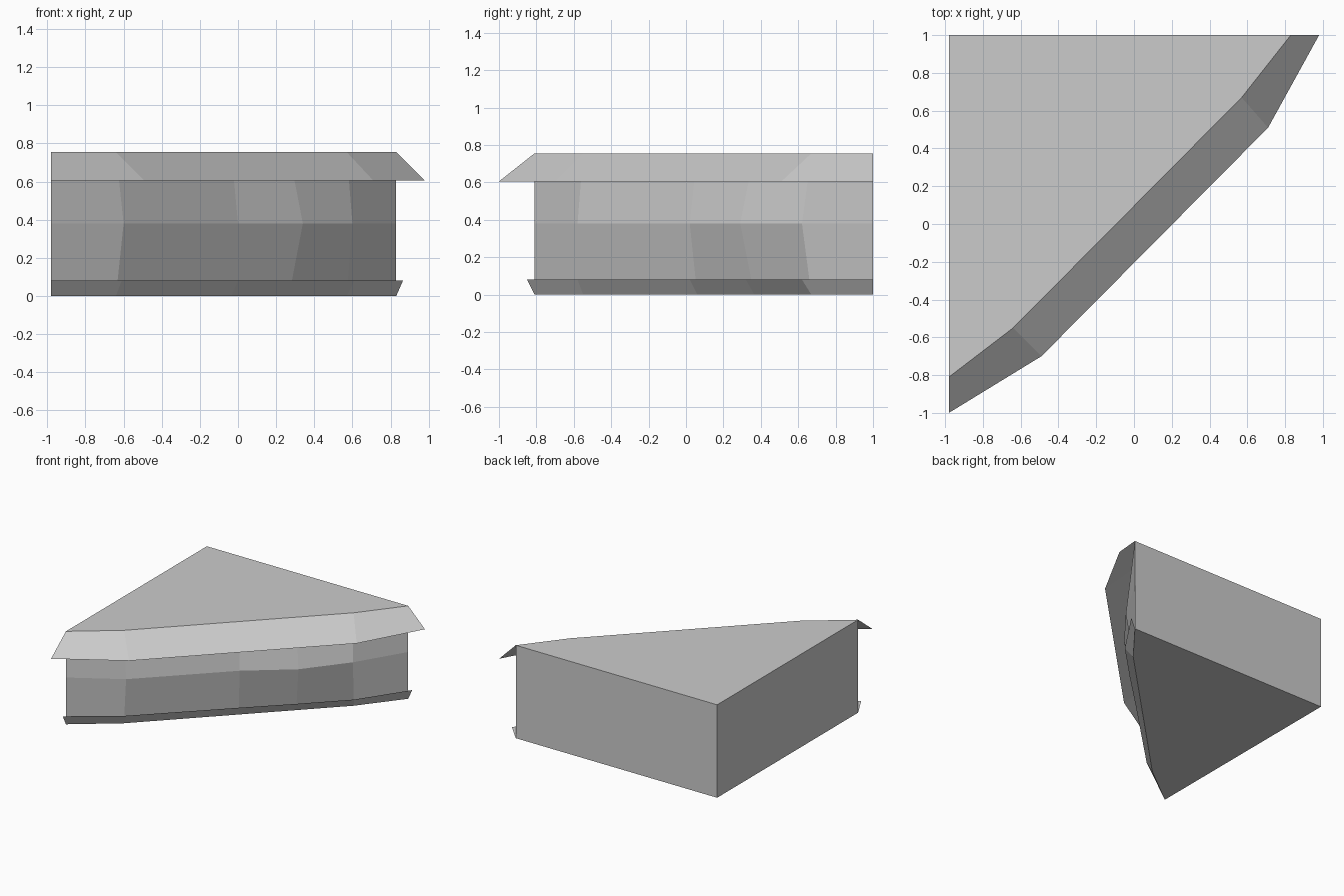
import bpy
import bmesh
from mathutils import Vector

if "Cube" in bpy.data.objects:
    bpy.data.objects.remove(bpy.data.objects["Cube"], do_unlink=True)

stone = bpy.data.materials.new("plain grey")
stone.use_nodes = True
grey = (0.6, 0.6, 0.6, 1)
stone.diffuse_color = grey
stone.node_tree.nodes["Principled BSDF"].inputs["Base Color"].default_value = grey

HEIGHT, BULGE, LIP, SKIRT = 0.755, 0.38, 0.605, 0.08
CORNER = (-0.98, 1)


def bridge(bm, lower, upper, closed=False):
    """Join two rows of vertices with quads facing the front."""
    n = len(lower)
    for i in range(n if closed else n - 1):
        j = (i + 1) % n
        bm.faces.new((lower[i], lower[j], upper[j], upper[i]))


def row(bm, points, z):
    return [bm.verts.new((x, y, z)) for x, y in points]


def finish(bm, name):
    mesh = bpy.data.meshes.new(name)
    bm.to_mesh(mesh)
    bm.free()
    mesh.materials.append(stone)
    obj = bpy.data.objects.new(name, mesh)
    bpy.context.collection.objects.link(obj)
    return obj


# Plan of the rim: two ends and a long diagonal split into columns
left_end, right_end = (-0.98, -0.81), (0.83, 1)
a, b = Vector((-0.64, -0.55)), Vector((0.57, 0.67))
diagonal = [tuple(a.lerp(b, t)) for t in (0, 0.5, 0.75, 1)]
rim = [left_end] + diagonal + [right_end]
bulge = [left_end, (-0.60, -0.58), (0, 0.02), (0.34, 0.29), (0.60, 0.62), right_end]

# Solid wedge with a faceted, bulging front wall
bm = bmesh.new()
rows = [row(bm, plan + [CORNER], z)
        for plan, z in ((rim, 0), (bulge, BULGE), (rim, HEIGHT))]
for lower, upper in zip(rows, rows[1:]):
    bridge(bm, lower, upper, closed=True)
bm.faces.new(rows[-1])
bm.faces.new(reversed(rows[0]))
finish(bm, "cliff_body")

# Sloping sheet that overhangs the front wall
bm = bmesh.new()
brow = row(bm, [left_end, diagonal[0], diagonal[-1], right_end], HEIGHT)
eave = row(bm, [(-0.98, -1), (-0.49, -0.70), (0.71, 0.51), (0.98, 1)], LIP)
bridge(bm, eave, brow)
finish(bm, "overhanging_lip")

# Thin sheet flaring up and out from the foot of the wall
bm = bmesh.new()
foot = row(bm, rim, 0)
flare = row(bm, [(-0.98, -0.85), (-0.61, -0.58), (0, 0.02),
                 (0.31, 0.32), (0.61, 0.62), (0.865, 1)], SKIRT)
bridge(bm, foot, flare)
finish(bm, "base_skirt")
